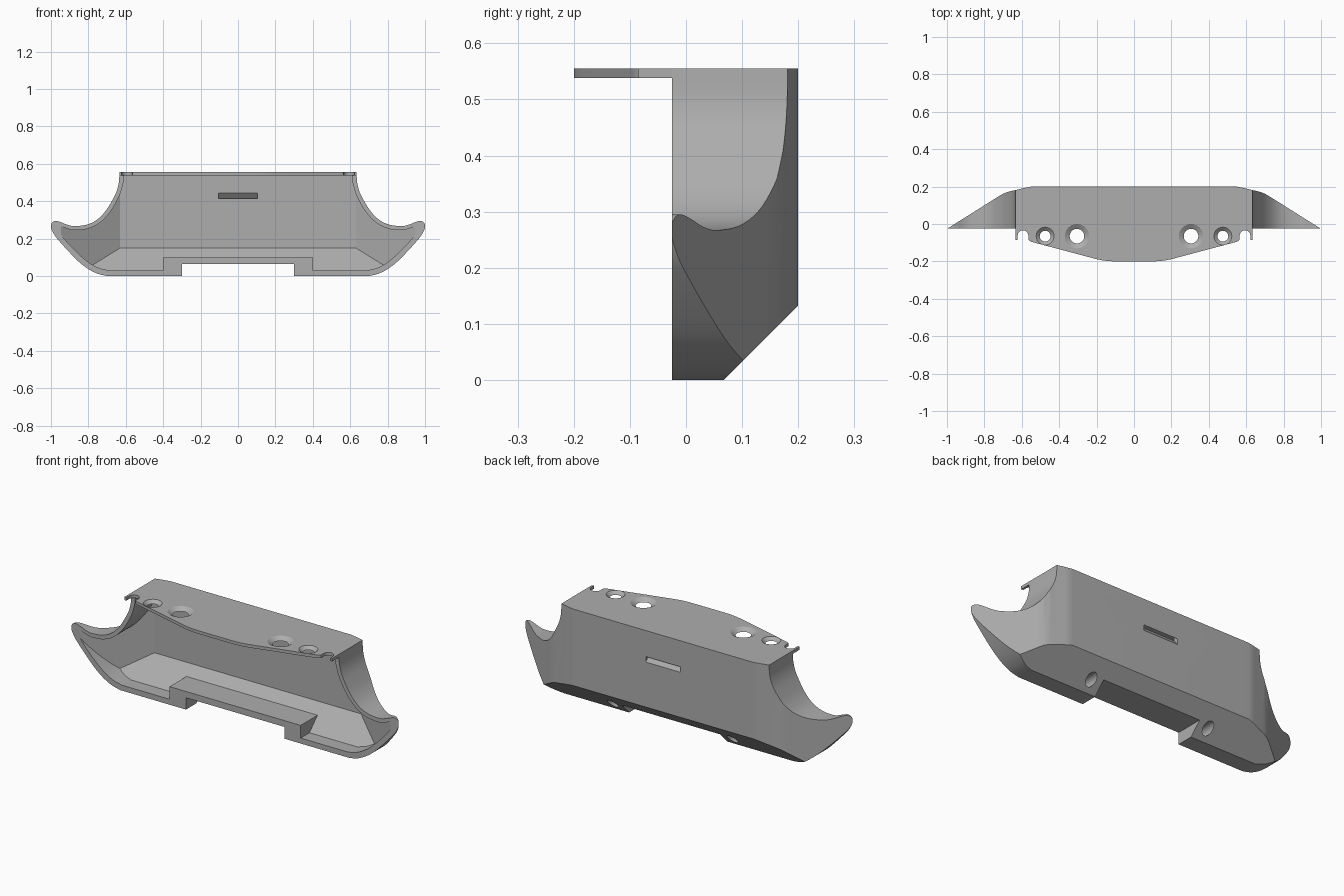
import bpy, bmesh, math
from mathutils import Vector

cube = bpy.data.objects.get("Cube")
if cube:
    bpy.data.objects.remove(cube, do_unlink=True)

grey = bpy.data.materials.new("plain grey")
grey.use_nodes = True
colour = (0.42, 0.42, 0.42, 1)
grey.diffuse_color = colour
grey.node_tree.nodes["Principled BSDF"].inputs["Base Color"].default_value = colour


def finish(name, bm):
    bmesh.ops.recalc_face_normals(bm, faces=bm.faces)
    mesh = bpy.data.meshes.new(name)
    bm.to_mesh(mesh)
    bm.free()
    mesh.materials.append(grey)
    obj = bpy.data.objects.new(name, mesh)
    bpy.context.collection.objects.link(obj)
    return obj


def prism(name, points, axis, lo, hi):
    """Extrude a flat outline along one axis."""
    place = {"X": lambda a, b, t: (t, a, b),
             "Y": lambda a, b, t: (a, t, b),
             "Z": lambda a, b, t: (a, b, t)}[axis]
    bm = bmesh.new()
    face = bm.faces.new([bm.verts.new(place(a, b, lo)) for a, b in points])
    out = bmesh.ops.extrude_face_region(bm, geom=[face])
    move = Vector(place(0, 0, hi - lo))
    for v in out["geom"]:
        if isinstance(v, bmesh.types.BMVert):
            v.co += move
    return finish(name, bm)


def rod(name, start, end, r1, r2=None, sides=32):
    """Cylinder or cone between two points."""
    a, b = Vector(start), Vector(end)
    bm = bmesh.new()
    bmesh.ops.create_cone(bm, cap_ends=True, segments=sides, radius1=r1,
                          radius2=r2 or r1, depth=(b - a).length)
    turn = (b - a).to_track_quat("Z", "Y").to_matrix()
    for v in bm.verts:
        v.co = turn @ v.co + (a + b) / 2
    return finish(name, bm)


def boolean(target, tool, mode="DIFFERENCE", keep=False):
    mod = target.modifiers.new("cut", "BOOLEAN")
    mod.operation, mod.solver, mod.object = mode, "EXACT", tool
    bpy.context.view_layer.objects.active = target
    bpy.ops.object.modifier_apply(modifier=mod.name)
    if not keep:
        bpy.data.objects.remove(tool, do_unlink=True)


def mirrored(half):
    return half + [(-x, b) for x, b in reversed(half) if x > 0]


def smooth(points, steps=4):
    """Smooth curve through the points."""
    p = [Vector(q) for q in [points[0]] + points + [points[-1]]]
    out = []
    for a, b, c, d in zip(p, p[1:], p[2:], p[3:]):
        for i in range(steps):
            t = i / steps
            q = (2 * b + (c - a) * t + (2 * a - 5 * b + 4 * c - d) * t ** 2
                 + (3 * b - a - 3 * c + d) * t ** 3) / 2
            out.append((q.x, q.y))
    return out + [points[-1]]


def solid(name, outline, plan, section, front):
    """Intersect a front outline, a plan and a side section."""
    obj = prism(name, mirrored(outline), "Y", front, 0.35)
    boolean(obj, prism("plan", mirrored(plan), "Z", -0.2, 0.8), "INTERSECT")
    boolean(obj, prism("section", section, "X", -1.3, 1.3), "INTERSECT")
    return obj


# Outer body
wing = smooth([(.70, 0), (.75, .012), (.80, .037), (.85, .075), (.90, .125), (.95, .18),
               (.982, .22), (1, .26), (.995, .285), (.975, .295), (.945, .287), (.91, .273),
               (.873, .267), (.81, .274), (.755, .30), (.71, .345), (.675, .40),
               (.65, .45), (.637, .50), (.634, .555)])
shell = solid("bumper_shell",
              [(0, .065), (.30, .065), (.30, 0)] + wing + [(0, .555)],
              [(0, -.1), (1.118, -.1), (.73, .144), (.70, .162), (.67, .173),
               (.634, .181), (.59, .192), (.55, .2), (0, .2)],
              [(-.1, -.1), (-.033, -.1), (.3, .233), (.3, .7), (-.1, .7)], -.025)

# Hollow inside, open to the front
inner = smooth([(.69, .03), (.74, .042), (.79, .067), (.84, .107), (.885, .15), (.93, .20),
                (.96, .245), (.963, .265), (.945, .265), (.91, .252), (.873, .245),
                (.805, .252), (.742, .282), (.693, .33), (.655, .388), (.628, .445),
                (.613, .50), (.61, .538)], 3)
cavity = solid("cavity",
               [(0, .1), (.40, .1), (.40, .03)] + inner + [(0, .538)],
               [(0, -.25), (1.068, -.25), (1.068, -.1), (.63, .172), (0, .172)],
               [(-.3, -.1), (-.078, -.1), (.3, .278), (.3, .7), (-.3, .7)], -.2)

# Screw bosses are left standing in the hollow: x, z, counterbore depth
bosses = [(.672, .338, .06), (.92, .19, 0), (.82, .09, .02)]
for s in (-1, 1):
    for x, z, _ in bosses:
        boolean(cavity, rod("boss", (s * x, -.5, z), (s * x, .5, z), .034))
boolean(shell, cavity)

# Screw holes with counterbores from behind
for s in (-1, 1):
    for x, z, y in bosses + [(.365, .05, .02), (.18, .42, .187)]:
        boolean(shell, rod("bore", (s * x, y, z), (s * x, .4, z), .028))
        boolean(shell, rod("hole", (s * x, -.3, z), (s * x, .3, z), .015))
    # Small cable opening in the lower wing edge
    boolean(shell, rod("port", (s * .87, -.013, .142), (s * .95, -.013, .062), .013))

# Sloping slot in the back wall
boolean(shell, prism("slot", [(.152, .439), (.152, .469), (.22, .387), (.22, .357)],
                     "X", -.105, .105))

# Top lip with hooked corners
lip = prism("top_lip", mirrored(
    [(0, -.2)] + smooth([(.10, -.2), (.15, -.197), (.2, -.188)])
    + [(.55, -.095), (.565, -.085)]
    + [(.5935 + .0285 * math.cos(a), -.062 + .0285 * math.sin(a))
       for a in [math.pi * (1 - i / 12) for i in range(13)]]
    + [(.622, -.085), (.634, -.085), (.634, -.025), (0, -.025)]), "Z", .538, .555)

# Countersunk round openings in the lip
for s in (-1, 1):
    for x, r, rim in [(.305, .039, .065), (.475, .029, .048)]:
        boolean(lip, rod("opening", (s * x, -.065, .4), (s * x, -.065, .7), r))
        grow = rim - r
        sink = rod("sink", (s * x, -.065, .5295), (s * x, -.065, .572),
                   r - grow / 2, rim + grow)
        boolean(lip, sink, keep=True)
        boolean(shell, sink)

# Smooth curves, crisp edges
for obj in (shell, lip):
    bpy.ops.object.select_all(action="DESELECT")
    obj.select_set(True)
    bpy.context.view_layer.objects.active = obj
    bpy.ops.object.shade_smooth_by_angle(angle=math.radians(25))
    obj.modifiers.new("flat_weighting", "WEIGHTED_NORMAL").keep_sharp = True
